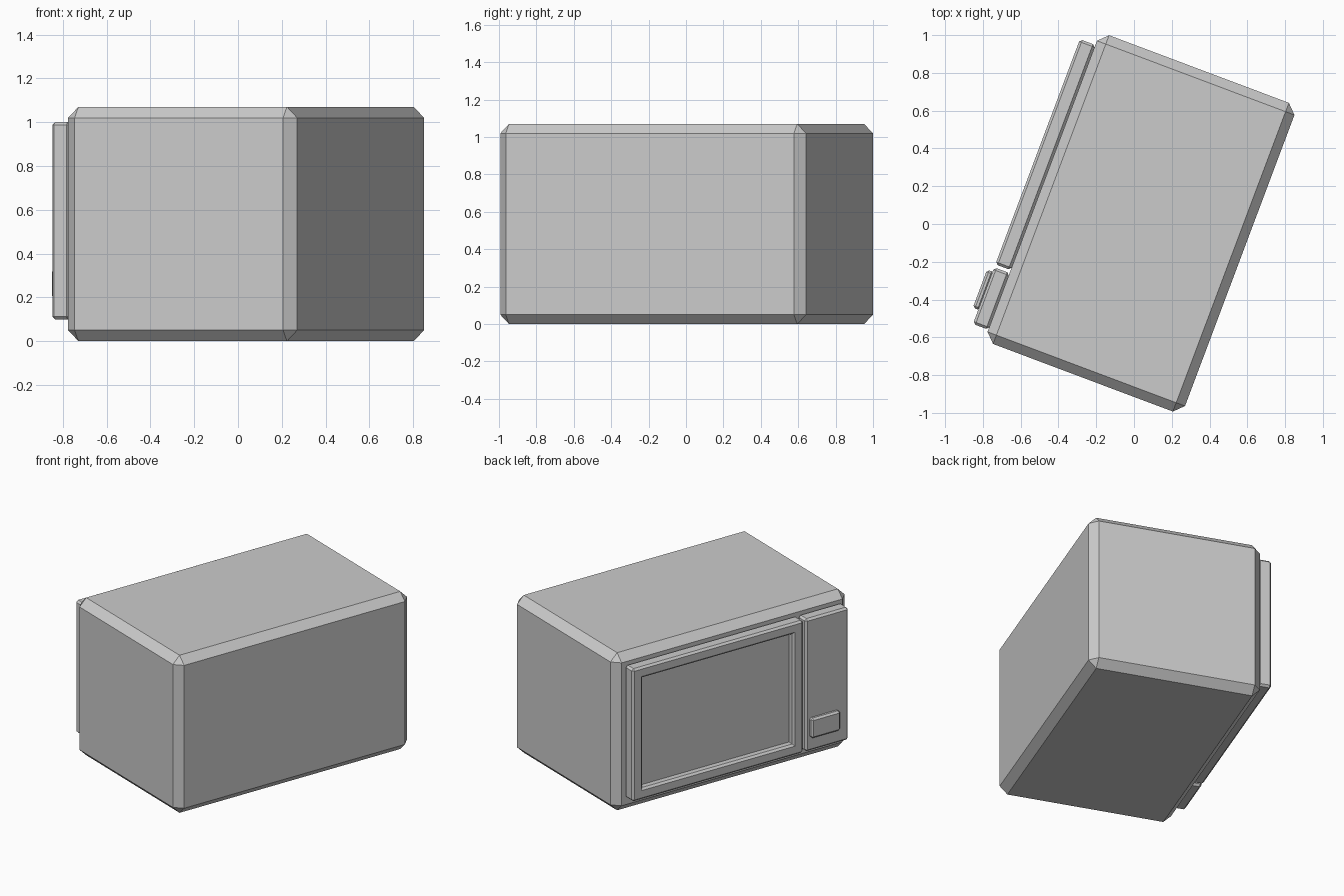
import bpy, bmesh, math
from mathutils import Matrix, Vector

if "Cube" in bpy.data.objects:
    bpy.data.objects.remove(bpy.data.objects["Cube"])

# Local frame: -x is the door side, y is the long axis; whole oven is turned about z
TURN = Matrix.Rotation(math.radians(-20.6), 4, 'Z')


def block(name, lo, hi, bevel, window=None):
    """Chamfered box between two corners, optionally with a recessed front."""
    lo, hi = Vector(lo), Vector(hi)
    bm = bmesh.new()
    bmesh.ops.create_cube(bm, size=1)
    bmesh.ops.scale(bm, vec=hi - lo, verts=bm.verts)
    bmesh.ops.translate(bm, vec=(lo + hi) / 2, verts=bm.verts)
    bmesh.ops.bevel(bm, geom=bm.edges[:], offset=bevel, segments=1,
                    profile=0.5, affect='EDGES')
    if window:
        bm.normal_update()
        face = min(bm.faces, key=lambda f: (f.calc_center_median().x, -f.calc_area()))
        for thickness, depth in window:
            if thickness:
                bmesh.ops.inset_region(bm, faces=[face], thickness=thickness,
                                       use_even_offset=True)
            else:
                bmesh.ops.inset_region(bm, faces=[face], thickness=0.0005)
            bmesh.ops.translate(bm, vec=(depth, 0, 0), verts=face.verts)
    bmesh.ops.recalc_face_normals(bm, faces=bm.faces)
    bm.transform(TURN)
    mesh = bpy.data.meshes.new(name)
    bm.to_mesh(mesh)
    bm.free()
    obj = bpy.data.objects.new(name, mesh)
    bpy.context.collection.objects.link(obj)
    return obj


# Oven housing
block("oven_body", (-0.525, -0.857, 0.0), (0.592, 0.889, 1.07), 0.05)

# Door with a chamfered, sunken window
block("door", (-0.612, -0.458, 0.10), (-0.525, 0.815, 1.00), 0.013,
      window=[(0.05, 0), (0.013, 0.013), (0, 0.035)])

# Control panel and its push button
block("control_panel", (-0.612, -0.795, 0.10), (-0.525, -0.475, 1.00), 0.013)
block("open_button", (-0.643, -0.715, 0.195), (-0.605, -0.500, 0.33), 0.012)
